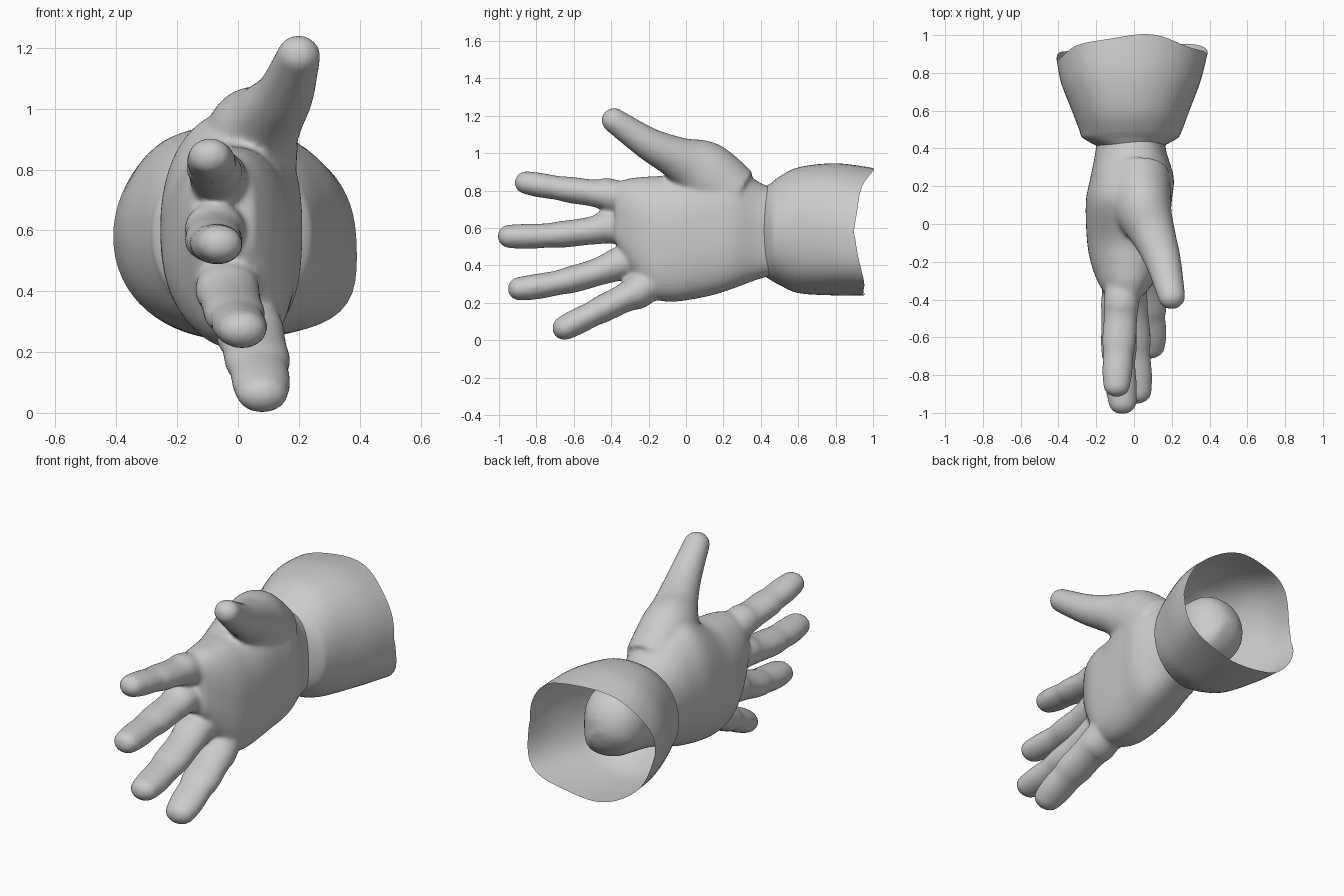
import bpy, bmesh, math
from mathutils import Vector

if "Cube" in bpy.data.objects:
    bpy.data.objects.remove(bpy.data.objects["Cube"])


def smooth_path(keys, steps=6):
    """Catmull-Rom resampling of (x, y, z, rx, rz) keys."""
    out = []
    n = len(keys)
    for i in range(n - 1):
        p = [keys[max(0, min(n - 1, i + k))] for k in (-1, 0, 1, 2)]
        for s in range(steps):
            t = s / steps
            out.append([0.5 * (2 * b + (c - a) * t + (2 * a - 5 * b + 4 * c - d) * t * t
                               + (3 * b - a - 3 * c + d) * t ** 3)
                        for a, b, c, d in zip(*p)])
    out.append(list(keys[-1]))
    return out


def from_bounds(rows):
    """Rows of y, x min, x max, z min, z max to path keys."""
    return [((a + b) / 2, y, (c + d) / 2, (b - a) / 2, (d - c) / 2) for y, a, b, c, d in rows]


def sgn_pow(v, e):
    return math.copysign(abs(v) ** e, v)


def skin(bm, rings):
    """Join rings of verts with quads."""
    n = len(rings[0])
    for a, b in zip(rings, rings[1:]):
        for i in range(n):
            j = (i + 1) % n
            bm.faces.new((a[i], a[j], b[j], b[i]))


def limb(bm, keys, power=1.0, cup=0.0, sides=32, upright=False):
    """Closed tube along a path, ending in a dome."""
    path = smooth_path(keys)
    frames = []
    for i, k in enumerate(path):
        a, b = path[max(0, i - 1)], path[min(len(path) - 1, i + 1)]
        t = Vector((0, 1, 0)) if upright else (Vector(b[:3]) - Vector(a[:3])).normalized()
        frames.append((Vector(k[:3]), t, k[3], k[4]))
    c, t, rx, rz = frames[-1]
    for d in range(15, 90, 14):
        r = math.radians(d)
        frames.append((c + t * min(rx, rz) * math.sin(r), t, rx * math.cos(r), rz * math.cos(r)))
    rings = []
    for c, t, rx, rz in frames:
        side = Vector((1, 0, 0))
        side = (side - t * side.dot(t)).normalized()
        up = side.cross(t)
        if up.z < 0:
            up = -up
        ring = []
        for i in range(sides):
            a = 2 * math.pi * i / sides
            u, v = sgn_pow(math.cos(a), power), sgn_pow(math.sin(a), power)
            bend = cup * v * v * (1 if v < 0 else 0.3)
            ring.append(bm.verts.new(c + side * (rx * u + bend) + up * rz * v))
        rings.append(ring)
    skin(bm, rings)
    bm.faces.new(rings[0])
    bm.faces.new(rings[-1])


def finger(bm, base, mid, tip, wide, tall):
    """Finger on a curve through three points, swelling at the knuckles."""
    base, mid, tip = Vector(base), Vector(mid), Vector(tip)
    root = base.lerp(Vector((-.02, .2, .58)), .4)
    keys = [(*root, .09, .09)]
    for i in range(9):
        t = i / 8
        p = base * (1 - t) * (1 - 2 * t) + mid * 4 * t * (1 - t) + tip * t * (2 * t - 1)
        knuckle = .008 * math.exp(-((t - .46) / .12) ** 2) + .007 * math.exp(-((t - .82) / .1) ** 2)
        rx = .094 - .023 * t + knuckle
        rz = .064 - .004 * t + .022 * (1 - t) ** 4 + knuckle * .7
        keys.append((*p, rx * wide, rz * tall))
    limb(bm, keys)


def finish(bm, name):
    bmesh.ops.recalc_face_normals(bm, faces=bm.faces)
    for f in bm.faces:
        f.smooth = True
    me = bpy.data.meshes.new(name)
    bm.to_mesh(me)
    bm.free()
    ob = bpy.data.objects.new(name, me)
    bpy.context.collection.objects.link(ob)
    return ob


bm = bmesh.new()

# palm, wrist and the rounded plug inside the cuff
limb(bm, from_bounds([(-.38, -.15, .05, .53, .84), (-.30, -.195, .11, .38, .865),
                      (-.20, -.23, .16, .24, .875), (-.08, -.25, .18, .205, .89),
                      (.12, -.255, .20, .235, .99), (.25, -.23, .21, .275, .95),
                      (.42, -.20, .165, .335, .83), (.65, -.19, .17, .38, .79)]),
     power=0.9, cup=0.05, sides=48, upright=True)

# index, middle, ring and little finger
finger(bm, (-.065, -.40, .775), (-.08, -.63, .805), (-.092, -.855, .842), 1, 1.02)
finger(bm, (-.075, -.40, .605), (-.08, -.67, .565), (-.06, -.945, .555), 1.05, 1.04)
finger(bm, (-.035, -.35, .41), (-.01, -.62, .322), (.015, -.89, .275), 1.12, 1.05)
finger(bm, (.04, -.25, .265), (.065, -.45, .165), (.08, -.65, .065), 1.2, 1.08)

# thumb
limb(bm, [(.03, .26, .77, .16, .16), (.045, .09, .90, .155, .17), (.10, -.05, .975, .12, .115),
          (.155, -.2, 1.05, .095, .088), (.20, -.385, 1.175, .072, .067)])

# fuse into one organic skin
hand = finish(bm, "hand")
rm = hand.modifiers.new("fuse", 'REMESH')
rm.mode = 'VOXEL'
rm.voxel_size = 0.012
rm.use_smooth_shade = True
sm = hand.modifiers.new("soften", 'SMOOTH')
sm.factor = 0.5
sm.iterations = 10

# open flared cuff with an uneven rim and a lower corner bulge
bm = bmesh.new()
rings = []
sides = 64
for cx, y, cz, rx, rz in smooth_path(from_bounds([
        (.41, -.19, .15, .35, .81), (.455, -.27, .23, .32, .84), (.50, -.29, .255, .295, .875),
        (.60, -.325, .29, .252, .925), (.78, -.385, .35, .24, .945),
        (.95, -.41, .385, .24, .92)]), 4):
    ring = []
    grow = (y - .41) / .54
    for i in range(sides):
        a = 2 * math.pi * i / sides
        if a > math.pi:
            a -= 2 * math.pi
        c, s = math.cos(a), math.sin(a)
        rim = (.885 + .115 * max(s, 0) ** 2 + .065 * max(-s, 0) ** .7
               + .012 * c + .008 * math.sin(6 * a))
        bulge = 1 + grow * (.12 * math.exp(-((a + .65) / .4) ** 2)
                            + .05 * math.exp(-((a - 2.2) / .35) ** 2))
        ring.append(bm.verts.new((cx + rx * bulge * sgn_pow(c, .95), y + (rim - .95) * grow ** 2,
                                  cz + rz * bulge * sgn_pow(s, .95))))
    rings.append(ring)
skin(bm, rings)
finish(bm, "cuff")
